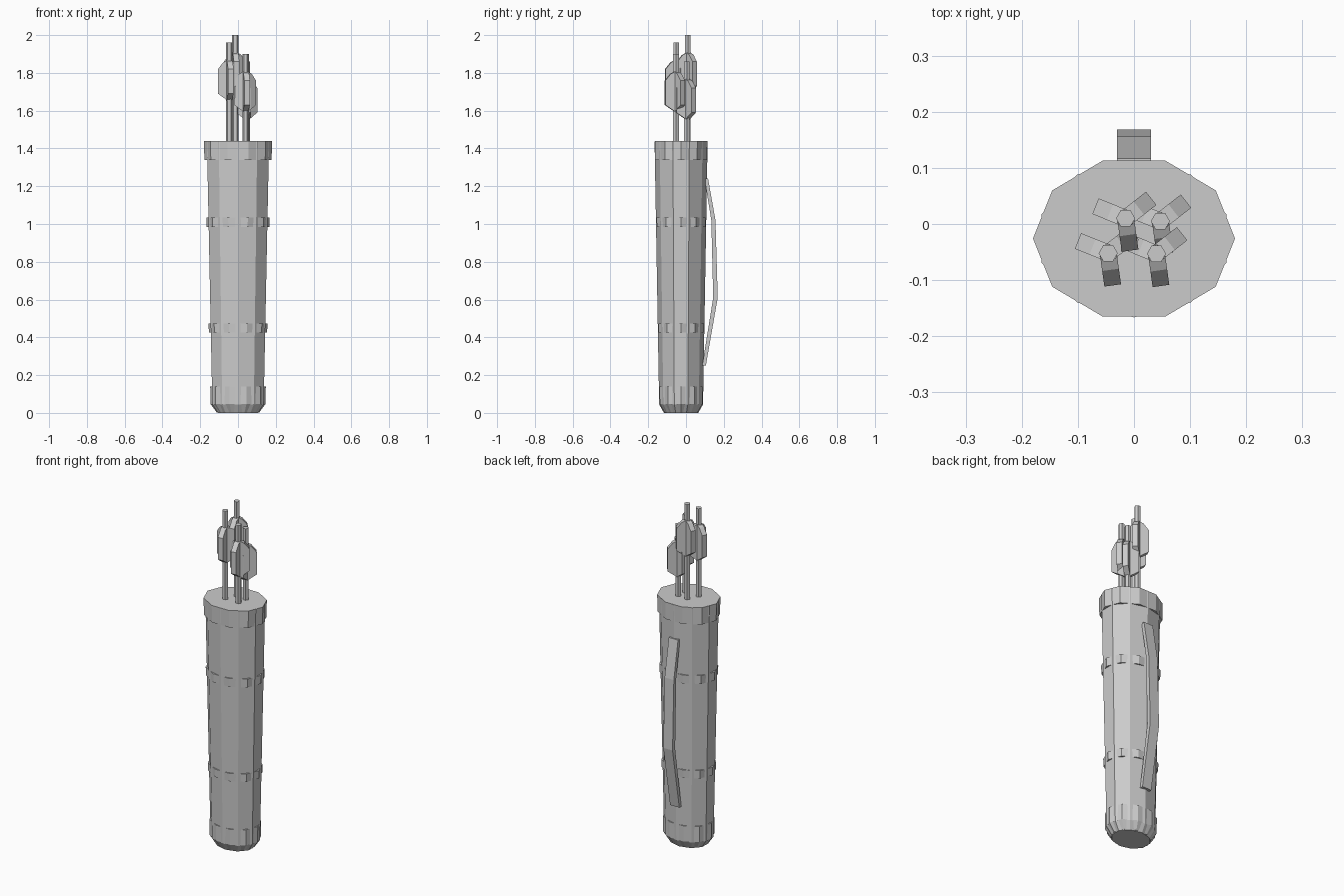
import bpy, bmesh, math
from mathutils import Matrix, Vector

if "Cube" in bpy.data.objects:
    bpy.data.objects.remove(bpy.data.objects["Cube"])

grey = bpy.data.materials.new("plain grey")
grey.diffuse_color = (0.6, 0.6, 0.6, 1)
grey.use_nodes = True
grey.node_tree.nodes["Principled BSDF"].inputs["Base Color"].default_value = grey.diffuse_color

CY = -0.026      # centre of the oval case
RATIO = 0.812    # depth / width of the oval


def finish(name, bm):
    bmesh.ops.recalc_face_normals(bm, faces=bm.faces)
    me = bpy.data.meshes.new(name)
    bm.to_mesh(me)
    bm.free()
    me.materials.append(grey)
    ob = bpy.data.objects.new(name, me)
    bpy.context.collection.objects.link(ob)
    return ob


def oval(name, profile, turn=0.0, sides=10):
    """Closed, flat-sided oval tube through (radius, z) pairs."""
    bm = bmesh.new()
    rings = []
    for r, z in profile:
        angles = [turn + 2 * math.pi * i / sides for i in range(sides)]
        rings.append([bm.verts.new((r * math.cos(a), CY + r * RATIO * math.sin(a), z))
                      for a in angles])
    for a, b in zip(rings, rings[1:]):
        for i in range(sides):
            j = (i + 1) % sides
            bm.faces.new((a[i], a[j], b[j], b[i]))
    bm.faces.new(rings[0])
    bm.faces.new(rings[-1])
    return finish(name, bm)


def prism(bm, outline, axis_offset, matrix):
    """Extrude an outline by +-axis_offset and place it with matrix."""
    off = Vector(axis_offset)
    a = [bm.verts.new(matrix @ (Vector(p) - off)) for p in outline]
    b = [bm.verts.new(matrix @ (Vector(p) + off)) for p in outline]
    n = len(a)
    for i in range(n):
        j = (i + 1) % n
        bm.faces.new((a[i], a[j], b[j], b[i]))
    bm.faces.new(a)
    bm.faces.new(b)


# Case: body is turned half a side against the bands, so its corners poke through
oval("quiver_body", [(0.112, 0.0), (0.143, 0.045), (0.173, 1.438)], math.pi / 10)
oval("base_cap", [(0.113, 0.003), (0.146, 0.048), (0.147, 0.14)])
oval("lower_band", [(0.154, 0.425), (0.156, 0.472)])
oval("upper_band", [(0.166, 0.985), (0.168, 1.035)])
oval("rim", [(0.178, 1.34), (0.180, 1.44)])

# Carrying strap on the back
bm = bmesh.new()
strap = [(0, 0.117, 1.24), (0, 0.156, 1.02), (0, 0.168, 0.61), (0, 0.105, 0.25),
         (0, 0.086, 0.25), (0, 0.144, 0.61), (0, 0.134, 1.02), (0, 0.098, 1.24)]
prism(bm, strap, (0.03, 0, 0), Matrix.Identity(4))
finish("back_strap", bm)

# Arrows: six-sided shafts, each with three thick vanes
arrows = [(-0.015, 0.010, 2.00), (0.047, 0.005, 1.86),
          (-0.046, -0.052, 1.96), (0.040, -0.053, 1.90)]
vane = [(0, 0, -0.31), (0.058, 0, -0.27), (0.058, 0, -0.14), (0.03, 0, -0.105), (0, 0, -0.09)]
for n, (x, y, top) in enumerate(arrows, 1):
    bm = bmesh.new()
    bottom = 1.38
    bmesh.ops.create_cone(bm, cap_ends=True, segments=6, radius1=0.017, radius2=0.017,
                          depth=top - bottom,
                          matrix=Matrix.Translation((x, y, (top + bottom) / 2))
                          @ Matrix.Rotation(math.pi / 2, 4, 'Z'))
    # keep a corner pointing along x
    if max(v.co.x for v in bm.verts) - x < 0.016:
        bmesh.ops.rotate(bm, verts=bm.verts, cent=(x, y, 0),
                         matrix=Matrix.Rotation(math.pi / 6, 3, 'Z'))
    finish("arrow_shaft_%d" % n, bm)

    bm = bmesh.new()
    for deg in (38, 158, 278):
        place = Matrix.Translation((x, y, top)) @ Matrix.Rotation(math.radians(deg), 4, 'Z')
        prism(bm, vane, (0, 0.015, 0), place)
    finish("arrow_vanes_%d" % n, bm)
